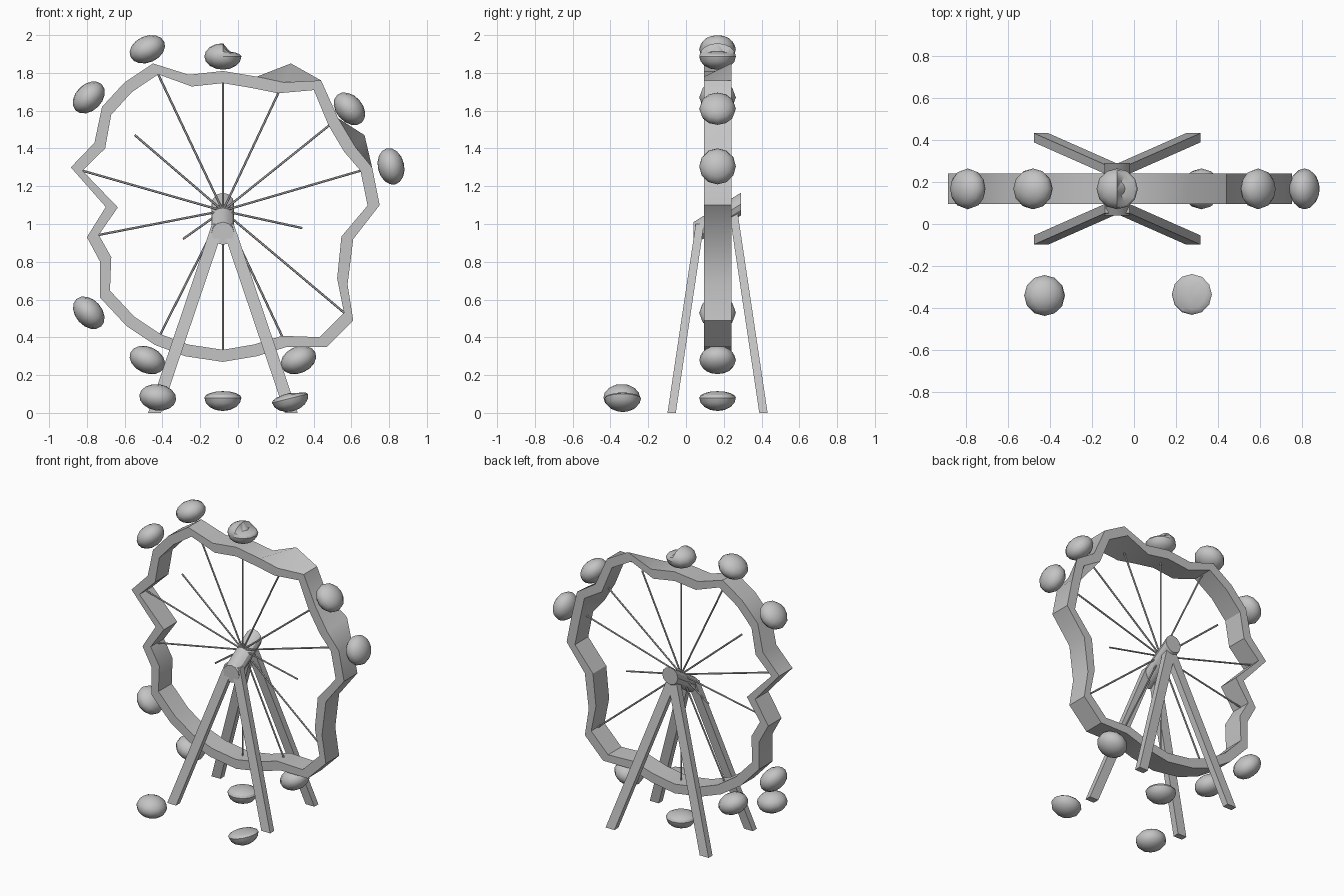
import bpy, bmesh, math
from mathutils import Vector, Matrix

if "Cube" in bpy.data.objects:
    bpy.data.objects.remove(bpy.data.objects["Cube"])

GREY = (0.55, 0.55, 0.55, 1)
grey = bpy.data.materials.new("plain grey")
grey.use_nodes = True
grey.diffuse_color = GREY
grey.node_tree.nodes["Principled BSDF"].inputs["Base Color"].default_value = GREY

AXIS = Vector((-0.08, 0.167, 1.07))   # wheel centre
HALF_WIDTH = 0.073                    # half the rim's depth


def finish(name, bm):
    """Turn a bmesh into a named, smooth-shaded object."""
    bmesh.ops.recalc_face_normals(bm, faces=bm.faces)
    mesh = bpy.data.meshes.new(name)
    bm.to_mesh(mesh)
    bm.free()
    mesh.materials.append(grey)
    obj = bpy.data.objects.new(name, mesh)
    bpy.context.collection.objects.link(obj)
    bpy.ops.object.select_all(action="DESELECT")
    obj.select_set(True)
    bpy.context.view_layer.objects.active = obj
    bpy.ops.object.shade_smooth_by_angle(angle=math.radians(32))
    return obj


def loft(name, rings, closed=False):
    """Skin a row of equal rings, joined end to end or capped."""
    bm = bmesh.new()
    loops = [[bm.verts.new(p) for p in ring] for ring in rings]
    pairs = list(zip(loops, loops[1:]))
    if closed:
        pairs.append((loops[-1], loops[0]))
    else:
        bm.faces.new(loops[0])
        bm.faces.new(loops[-1])
    for a, b in pairs:
        for i in range(len(a)):
            j = (i + 1) % len(a)
            bm.faces.new((a[i], a[j], b[j], b[i]))
    return finish(name, bm)


def circle(centre, u, v, radius, sides):
    turn = math.tau / sides
    return [centre + radius * (u * math.cos(i * turn) + v * math.sin(i * turn))
            for i in range(sides)]


# Bent rim: outer outline, clockwise from the top
outline = [(-.08, 1.81), (.1, 1.78), (.24, 1.75), (.44, 1.76), (.53, 1.56),
           (.62, 1.41), (.71, 1.3), (.75, 1.1), (.61, .92), (.58, .68),
           (.61, .49), (.47, .35), (.26, .35), (.1, .3), (-.08, .27),
           (-.28, .3), (-.44, .36), (-.59, .46), (-.73, .61), (-.73, .8),
           (-.8, .93), (-.7, 1.09), (-.885, 1.3), (-.76, 1.43), (-.72, 1.62),
           (-.6, 1.75), (-.45, 1.85), (-.26, 1.79)]
back_dents = {2: (.28, 1.85), 5: (.67, 1.47)}


def rim_edge(point, side):
    outer = Vector((point[0], AXIS.y + side * HALF_WIDTH, point[1]))
    inward = Vector((AXIS.x, outer.y, AXIS.z)) - outer
    return outer, outer + inward.normalized() * 0.064


rings = []
for i, point in enumerate(outline):
    front_out, front_in = rim_edge(point, -1)
    back_out, back_in = rim_edge(back_dents.get(i, point), 1)
    rings.append([front_out, back_out, back_in, front_in])
loft("rim", rings, closed=True)

# Spokes reach every second rim corner; a few are broken short
broken = {4: 0.61, 9: 0.325, 12: 0.73}
for k in range(len(outline) // 2):
    x, z = outline[2 * k]
    reach = Vector((x, AXIS.y, z)) - AXIS
    end = AXIS + reach * broken.get(k, 0.94)
    across = reach.normalized().cross(Vector((0, 1, 0)))
    loft(f"spoke_{k + 1}", [circle(c, across, Vector((0, 1, 0)), 0.006, 6)
                            for c in (AXIS, end)])

# Hub sags towards the front
X, Z = Vector((1, 0, 0)), Vector((0, 0, 1))
loft("hub", [circle(Vector((AXIS.x, y, z)), X, Z, 0.06, 12)
             for y, z in ((.04, .95), (.29, 1.105))])


# Four splayed legs
def leg_ring(centre):
    return [centre + Vector((sx * 0.034, sy * 0.022, 0))
            for sx, sy in ((-1, -1), (1, -1), (1, 1), (-1, 1))]


for depth, sy, top in (("front", -1, 1.0), ("back", 1, 1.07)):
    for side, sx in (("right", -1), ("left", 1)):
        foot = Vector((AXIS.x + sx * 0.362, AXIS.y + sy * 0.243, 0))
        apex = Vector((AXIS.x, AXIS.y + sy * 0.083, 1.07))
        loft(f"{depth}_{side}_leg",
             [leg_ring(foot), leg_ring(foot.lerp(apex, top / apex.z))])


# Squashed cabins; left_top and right_top scale each half's upper height
def cabin(name, x, z, tilt, y=AXIS.y, left_top=1, right_top=1):
    bm = bmesh.new()
    bmesh.ops.create_uvsphere(bm, u_segments=12, v_segments=8, radius=1)
    for v in bm.verts:
        v.co = Vector((v.co.x * 0.098, v.co.y * 0.097, v.co.z * 0.07))
        if v.co.z > 0:
            v.co.z *= right_top if v.co.x > 0.01 else left_top
    turn = Matrix.Rotation(math.radians(-tilt), 4, "Y")
    bmesh.ops.transform(bm, matrix=Matrix.Translation((x, y, z)) @ turn, verts=bm.verts)
    finish(name, bm)


cabin("top_cabin", -.08, 1.887, 0, right_top=0.4)
cabin("upper_right_cabin", -.48, 1.925, 24)
cabin("high_right_cabin", -.79, 1.67, 45)
cabin("high_left_cabin", .59, 1.61, -48)
cabin("side_left_cabin", .81, 1.305, -77)
cabin("low_right_cabin", -.79, .53, -48)
cabin("lower_right_cabin", -.48, .28, -24)
cabin("lower_left_cabin", .32, .28, 24)
cabin("bottom_cabin", -.08, .08, 0, left_top=0.5, right_top=0.5)
# Cabins fallen to the ground
cabin("fallen_right_cabin", -.425, .082, -8, y=-.34)
cabin("fallen_left_cabin", .275, .077, 14, y=-.335, left_top=0.4, right_top=0.3)
